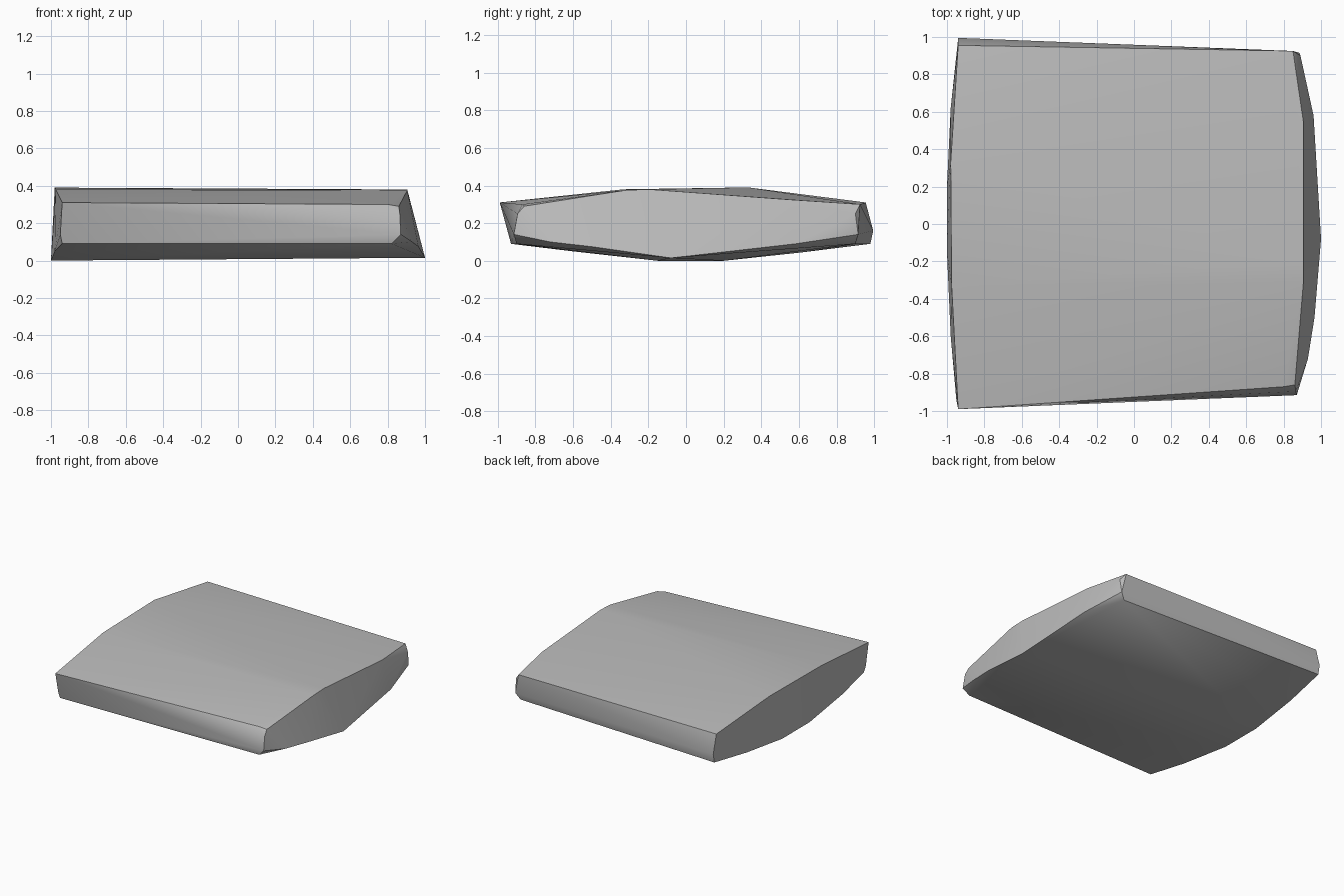
import bpy
import bmesh
from math import radians

cube = bpy.data.objects.get("Cube")
if cube:
    bpy.data.objects.remove(cube)

# Warm-free neutral grey for the whole slab
grey = bpy.data.materials.new("stone_grey")
grey.use_nodes = True
grey.diffuse_color = (0.5, 0.5, 0.5, 1)
grey.node_tree.nodes["Principled BSDF"].inputs["Base Color"].default_value = (0.5, 0.5, 0.5, 1)

# Rim of the left-hand end: ridge leaning to the back, shallow bow in plan
wide_end = [
    (-.94, -.99, .31), (-.975, -.33, .38), (-.98, .33, .39), (-.94, .955, .31),
    (-.94, .995, .16), (-.94, .98, .09), (-.98, .62, .045), (-1, .2, 0),
    (-1, -.15, 0), (-.98, -.6, .05), (-.94, -.93, .09), (-.95, -.94, .14),
]

# Rim of the right-hand end: ridge leaning to the front, undercut slope
narrow_end = [
    (.8, -.87, .3), (.86, -.86, .29), (.905, -.32, .375), (.905, -.2, .38),
    (.905, .55, .325), (.85, .925, .3), (.89, .9, .25), (.885, .915, .14),
    (.85, .9, .09), (.96, .58, .09), (1, -.08, .015), (.965, -.5, .075),
    (.93, -.72, .1), (.87, -.915, .14), (.82, -.9, .09), (.865, -.895, .25),
]

# Stretch one skin over both rims
bm = bmesh.new()
for point in wide_end + narrow_end:
    bm.verts.new(point)
bmesh.ops.convex_hull(bm, input=bm.verts[:])
loose = [v for v in bm.verts if not v.link_faces]
bmesh.ops.delete(bm, geom=loose, context='VERTS')
bmesh.ops.recalc_face_normals(bm, faces=bm.faces[:])

mesh = bpy.data.meshes.new("slab")
bm.to_mesh(mesh)
bm.free()
mesh.materials.append(grey)
slab = bpy.data.objects.new("slab", mesh)
bpy.context.collection.objects.link(slab)

# Soft ridges, crisp rims
bpy.ops.object.select_all(action='DESELECT')
slab.select_set(True)
bpy.context.view_layer.objects.active = slab
bpy.ops.object.shade_smooth_by_angle(angle=radians(30))
